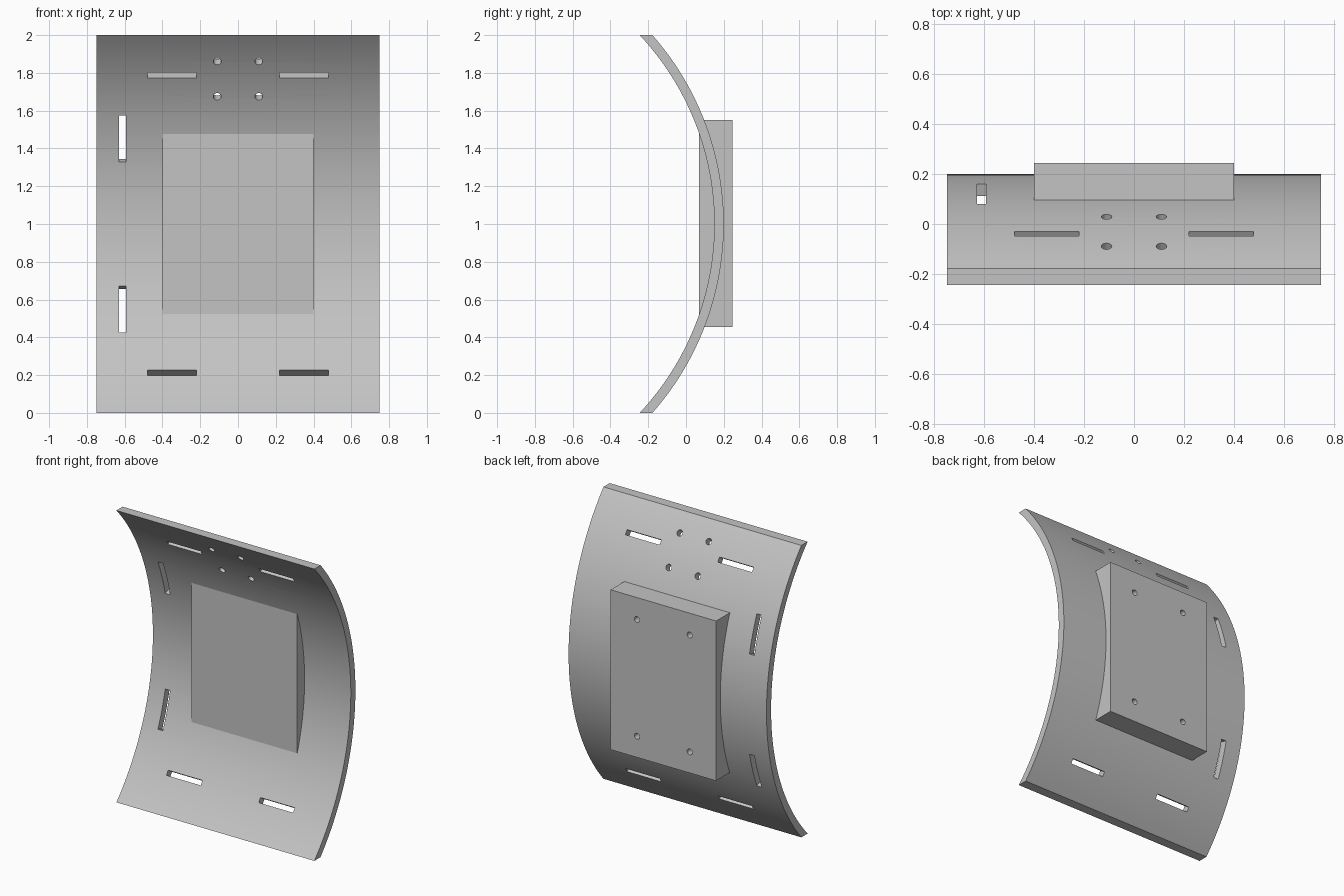
import bpy, bmesh, math
from mathutils import Matrix, Vector

default = bpy.data.objects.get("Cube")
if default:
    bpy.data.objects.remove(default, do_unlink=True)

R_IN, R_OUT = 1.463, 1.513        # front and back radius of the plate
AXIS = Vector((0, -1.313, 1))     # centre of the arc
HALF_W, SEGS = 0.75, 48

grey = bpy.data.materials.new("plain grey")
grey.use_nodes = True
colour = (0.55, 0.55, 0.55, 1)
grey.diffuse_color = colour
grey.node_tree.nodes["Principled BSDF"].inputs["Base Color"].default_value = colour


def make_object(name, bm):
    bmesh.ops.recalc_face_normals(bm, faces=bm.faces)
    mesh = bpy.data.meshes.new(name)
    bm.to_mesh(mesh)
    bm.free()
    mesh.materials.append(grey)
    obj = bpy.data.objects.new(name, mesh)
    bpy.context.collection.objects.link(obj)
    return obj


def add_box(bm, size, matrix):
    bmesh.ops.create_cube(bm, size=1, matrix=matrix @ Matrix.Diagonal((*size, 1)))


def add_pin(bm, radius, depth, matrix):
    bmesh.ops.create_cone(bm, cap_ends=True, segments=24, radius1=radius, radius2=radius,
                          depth=depth, matrix=matrix @ Matrix.Rotation(math.pi / 2, 4, "X"))


def radial(x, z):
    """Frame on the plate's front surface, its y axis pointing outward."""
    angle = math.asin((z - 1) / R_IN)
    return (Matrix.Translation(AXIS) @ Matrix.Rotation(angle, 4, "X")
            @ Matrix.Translation((x, R_IN, 0)))


def cut_and_shade(obj, cutter):
    cutter.hide_render = True
    mod = obj.modifiers.new("holes", "BOOLEAN")
    mod.operation, mod.solver, mod.object = "DIFFERENCE", "EXACT", cutter
    bpy.ops.object.select_all(action="DESELECT")
    obj.select_set(True)
    bpy.context.view_layer.objects.active = obj
    bpy.ops.object.modifier_apply(modifier=mod.name)
    bpy.data.objects.remove(cutter, do_unlink=True)
    bpy.ops.object.shade_smooth_by_angle(angle=math.radians(20))


# Curved plate: closed ring of two arcs, swept across x
bm = bmesh.new()
rings = []
for i in range(SEGS + 1):
    t = 2 * i / SEGS - 1
    ring = []
    for x, r in ((-HALF_W, R_IN), (HALF_W, R_IN), (HALF_W, R_OUT), (-HALF_W, R_OUT)):
        a = t * math.asin(1 / r)
        ring.append(bm.verts.new(AXIS + Vector((x, r * math.cos(a), r * math.sin(a)))))
    rings.append(ring)
for low, high in zip(rings, rings[1:]):
    for k in range(4):
        n = (k + 1) % 4
        bm.faces.new((low[k], low[n], high[n], high[k]))
bm.faces.new(rings[0])
bm.faces.new(rings[-1])
plate = make_object("curved_plate", bm)

# Strap slots and screw holes through the plate
bm = bmesh.new()
for side in (-1, 1):
    for up in (-1, 1):
        add_box(bm, (0.26, 0.3, 0.033), radial(side * 0.35, 1 + up * 0.788))
    for z in (1.675, 1.86):
        add_pin(bm, 0.021, 0.3, radial(side * 0.11, z))
for up in (-1, 1):
    add_box(bm, (0.037, 0.3, 0.258), radial(-0.612, 1 + up * 0.4525))
cut_and_shade(plate, make_object("plate_hole_cutter", bm))

# Mounting block set through the middle of the plate
bm = bmesh.new()
add_box(bm, (0.8, 0.175, 1.095), Matrix.Translation((0, 0.1575, 1.0025)))
block = make_object("mounting_block", bm)

# Blind screw holes in the back of the block
bm = bmesh.new()
for x in (-0.2, 0.2):
    for z in (0.6, 1.4):
        add_pin(bm, 0.02, 0.18, Matrix.Translation((x, 0.245, z)))
cut_and_shade(block, make_object("block_hole_cutter", bm))
